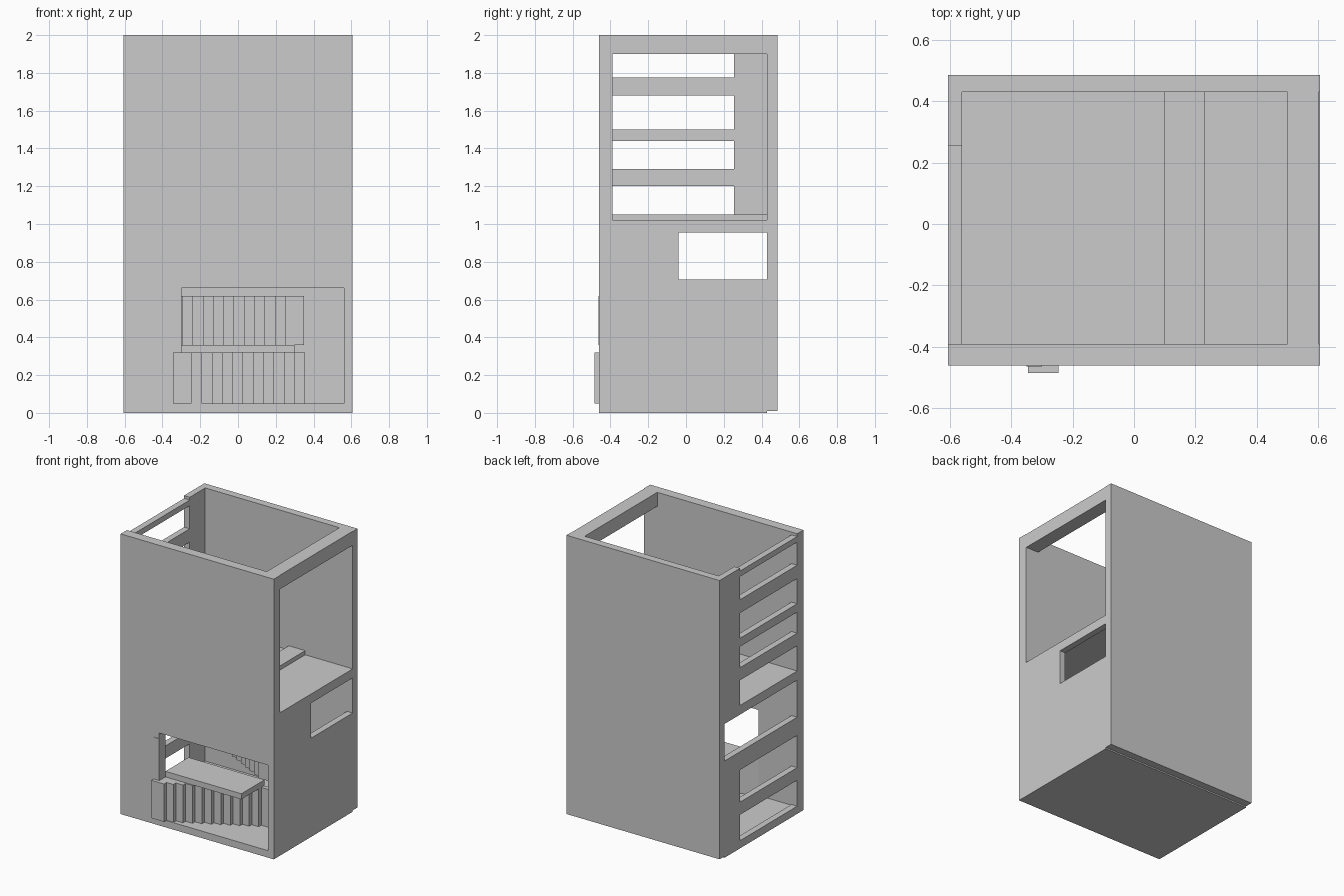
import bpy, bmesh

if "Cube" in bpy.data.objects:
    bpy.data.objects.remove(bpy.data.objects["Cube"])


def make(name, verts, faces):
    me = bpy.data.meshes.new(name)
    me.from_pydata(verts, [], faces)
    bm = bmesh.new()
    bm.from_mesh(me)
    bmesh.ops.recalc_face_normals(bm, faces=bm.faces)
    bm.to_mesh(me)
    bm.free()
    ob = bpy.data.objects.new(name, me)
    bpy.context.collection.objects.link(ob)
    return ob


def prism(name, outline, z0, z1):
    n = len(outline)
    verts = [(x, y, z) for z in (z0, z1) for x, y in outline]
    faces = [list(range(n)), list(range(n, 2 * n))]
    faces += [(i, (i + 1) % n, n + (i + 1) % n, n + i) for i in range(n)]
    return make(name, verts, faces)


def box(name, x0, x1, y0, y1, z0, z1):
    return prism(name, [(x0, y0), (x1, y0), (x1, y1), (x0, y1)], z0, z1)


def cut(wall, holes):
    for i, h in enumerate(holes):
        c = box("opening_cutter", *h)
        c.hide_render = True
        c.hide_set(True)
        m = wall.modifiers.new("opening", 'BOOLEAN')
        m.operation = 'DIFFERENCE'
        m.solver = 'EXACT'
        m.object = c
        # Bake the cut, then drop the cutter
        bpy.context.view_layer.update()
        dg = bpy.context.evaluated_depsgraph_get()
        me = bpy.data.meshes.new_from_object(wall.evaluated_get(dg))
        wall.modifiers.clear()
        wall.data = me
        bpy.data.objects.remove(c)


W = 0.605            # half width
F, FI = -0.46, -0.39  # front wall faces
B, BI = 0.485, 0.43   # back wall faces

# Floors
box("ground_floor", -W, W, FI, BI, 0, 0.05)
box("upper_floor", -0.56, W, FI, BI, 0.97, 1.02)
box("floor_curb", 0.10, 0.23, FI, BI, 1.02, 1.05)

# Back and front walls
box("back_wall", -W, W, BI, B, 0.01, 2)
front = box("front_wall", -W, W, F, FI, 0, 2)
cut(front, [(-0.30, 0.56, F - 0.1, FI + 0.1, 0.05, 0.66)])

# Left wall: solid strip by the back, horizontal bars across the openings
left = box("left_wall", -W, -0.56, FI, BI, 0.05, 2)
x0, x1 = -W - 0.1, -0.46
slots = [(0.055, 0.24), (0.33, 0.56), (1.02, 1.20),
         (1.29, 1.44), (1.50, 1.68), (1.775, 1.94)]
holes = [(x0, x1, FI, 0.255, a, b) for a, b in slots]
holes.append((x0, x1, FI, BI, 0.69, 0.955))
holes.append((x0, x1, FI, 0.255, 1.98, 2.1))
cut(left, holes)

# Right wall with window, and the beam over the tall opening
right = box("right_wall", 0.56, W, FI, BI, 0.05, 0.97)
cut(right, [(0.46, 0.7, -0.04, BI, 0.705, 0.955)])
box("right_lintel", 0.50, 0.602, FI, BI, 1.90, 2)


def flight(name, x, y, sx, sy, z0, z1, n=12, run=0.0545, rise=0.029):
    """Stepped outline in plan with a straight back, raised between z0 and z1."""
    pts = []
    first = 0.1
    px, py = 0.0, 0.0
    for i in range(n):
        pts.append((px, py))
        px += first if i == 0 else run
        pts.append((px, py))
        py += rise
    end = pts[-1]
    pts += [(end[0], end[1] + 0.05), (0.0, 0.07)]
    return prism(name, [(x + sx * a, y + sy * b) for a, b in pts], z0, z1)


# Two stepped flights with the slab between them
flight("lower_flight", -0.345, -0.485, 1, 1, 0.05, 0.32)
flight("upper_flight", 0.35, -0.13, -1, 1, 0.36, 0.62)
box("flight_slab", -0.30, 0.30, FI, -0.13, 0.32, 0.36)
box("flight_post", -0.35, -0.30, -0.463, -0.41, 0.36, 0.62)
